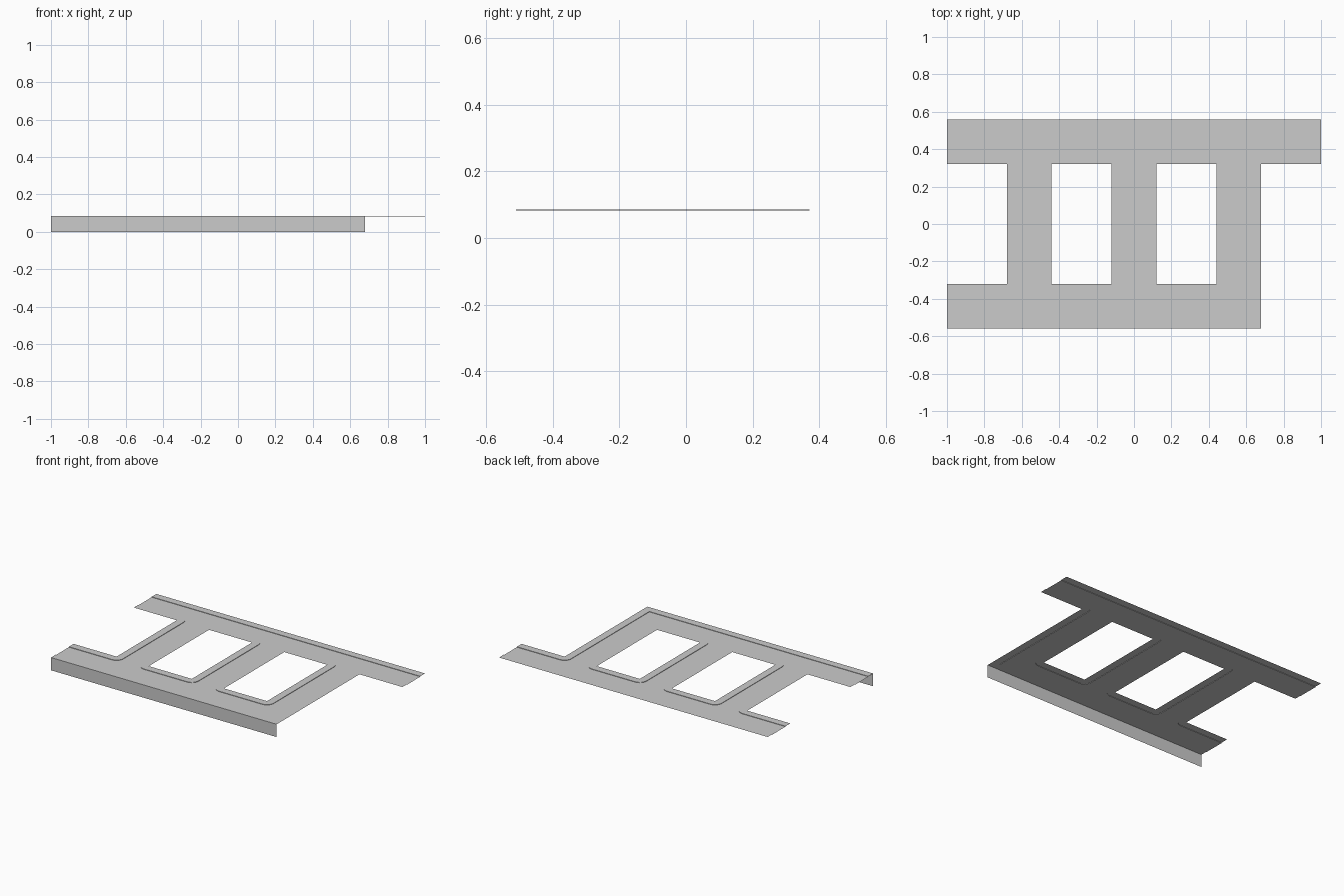
import bpy, bmesh, math

if "Cube" in bpy.data.objects:
    bpy.data.objects.remove(bpy.data.objects["Cube"])

TOP, ROAD = 0.086, 0.083   # kerb level, recessed road level
W = 0.05                   # kerb width


def make_object(name, bm):
    bmesh.ops.remove_doubles(bm, verts=bm.verts, dist=1e-5)
    bmesh.ops.dissolve_degenerate(bm, edges=bm.edges, dist=1e-5)
    # open sheets: the level faces look upward
    bm.normal_update()
    level = [f for f in bm.faces if abs(f.normal.z) > 0.5]
    if level and level[0].normal.z < 0:
        bmesh.ops.reverse_faces(bm, faces=bm.faces)
    me = bpy.data.meshes.new(name)
    bm.to_mesh(me)
    bm.free()
    ob = bpy.data.objects.new(name, me)
    bpy.context.collection.objects.link(ob)
    return ob


def arc(cx, cy, a0, a1, n=6):
    """Pairs (block edge point, kerb line point) around a block corner."""
    pts = []
    for i in range(n + 1):
        a = math.radians(a0 + (a1 - a0) * i / n)
        pts.append(((cx, cy), (cx + W * math.cos(a), cy + W * math.sin(a))))
    return pts


def kerb(name, pairs, closed=False):
    bm = bmesh.new()
    rows = []
    for e, k in pairs:
        rows.append([bm.verts.new((*e, TOP)), bm.verts.new((*k, TOP)),
                     bm.verts.new((*k, ROAD))])
    for i in range(len(rows) if closed else len(rows) - 1):
        a, b = rows[i], rows[(i + 1) % len(rows)]
        for j in (0, 1):
            bm.faces.new((a[j], b[j], b[j + 1], a[j + 1]))
    return make_object(name, bm)


# Kerb around the open-sided block on the left
left = ([((-1, -.32), (-1, -.32 - W))] + arc(-.68, -.32, -90, 0)
        + arc(-.68, .32, 0, 90) + [((-1, .32), (-1, .32 + W))])
kerb("left_kerb", left)

# Kerb around the right corner and along the front edge
right = ([((1, .32), (1, .32 + W))] + arc(.68, .32, 90, 180)
         + [((.68, -.56), (.68 - W, -.56 + W)), ((-1, -.56), (-1, -.56 + W))])
kerb("right_front_kerb", right)

# Kerb along the back edge
back = [((-1, .56), (-1, .56 - W)), ((1, .56), (1, .56 - W))]
kerb("back_kerb", back)

# Kerbs around the two enclosed blocks
holes = []
for name, x0, x1 in (("block_kerb_a", -.44, -.12), ("block_kerb_b", .12, .44)):
    ring = (arc(x1, .32, 90, 0) + arc(x1, -.32, 0, -90)
            + arc(x0, -.32, -90, -180) + arc(x0, .32, 180, 90))
    kerb(name, ring, True)
    holes.append([k for e, k in ring])

# Recessed road surface filled between the kerb lines
outer = [k for e, k in back] + [k for e, k in right] + [k for e, k in left]
bm = bmesh.new()
for loop in [outer] + holes:
    vs = [bm.verts.new((x, y, ROAD)) for x, y in loop]
    for i in range(len(vs)):
        bm.edges.new((vs[i - 1], vs[i]))
bmesh.ops.triangle_fill(bm, use_beauty=True, use_dissolve=False,
                        edges=bm.edges[:], normal=(0, 0, 1))
for f in bm.faces:
    f.normal_update()
    if f.normal.z < 0:
        f.normal_flip()
make_object("road_surface", bm)

# Front skirt
bm = bmesh.new()
bm.faces.new([bm.verts.new(p) for p in (
    (-1, -.56, 0), (.68, -.56, 0), (.68, -.56, TOP), (-1, -.56, TOP))])
make_object("front_skirt", bm)
